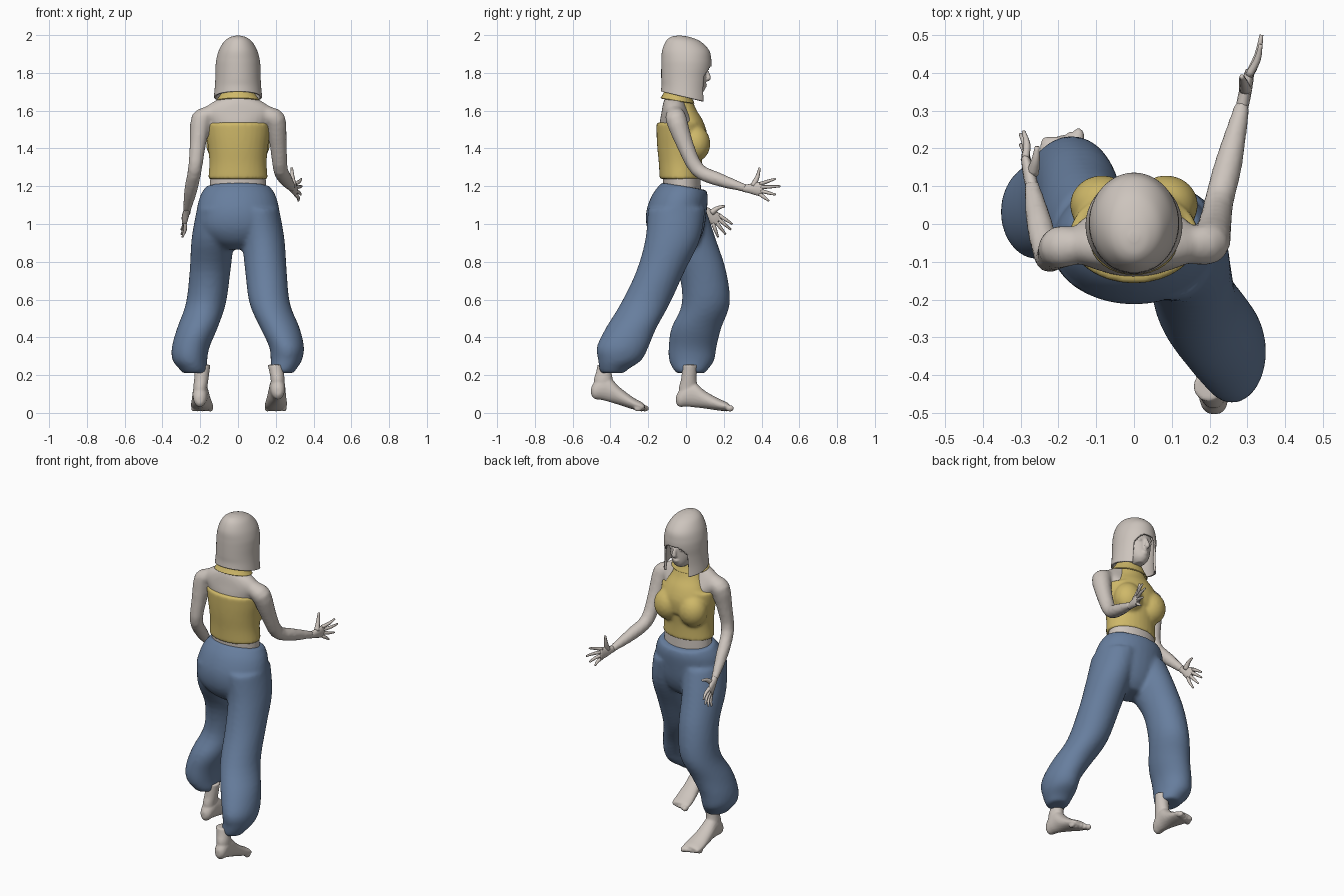
import bpy, bmesh, math
from mathutils import Vector, Matrix

cube = bpy.data.objects.get("Cube")
if cube:
    bpy.data.objects.remove(cube, do_unlink=True)


def material(name, rgb):
    m = bpy.data.materials.new(name)
    m.use_nodes = True
    m.diffuse_color = (*rgb, 1)
    m.node_tree.nodes["Principled BSDF"].inputs["Base Color"].default_value = (*rgb, 1)
    return m


SKIN = material("pale grey", (0.61, 0.555, 0.51))
YELLOW = material("mustard yellow", (0.62, 0.48, 0.14))
BLUE = material("denim blue", (0.136, 0.209, 0.342))


def spline(a, b, c, d, t):
    return 0.5 * (2 * b + (c - a) * t + (2 * a - 5 * b + 4 * c - d) * t * t
                  + (3 * b - a - 3 * c + d) * t ** 3)


def loft(bm, rings, segs=32, steps=4, caps=(True, True)):
    """Skin smoothly through elliptical rings given as (centre, u axis, v axis)."""
    n, full = len(rings), []
    for i in range(n - 1):
        four = [rings[max(0, min(n - 1, i + k))] for k in (-1, 0, 1, 2)]
        for s in range(steps):
            full.append([spline(*[r[j] for r in four], s / steps) for j in range(3)])
    full.append(rings[-1])
    loops = []
    for c, u, v in full:
        loops.append([bm.verts.new(c + u * math.cos(2 * math.pi * k / segs)
                                   + v * math.sin(2 * math.pi * k / segs)) for k in range(segs)])
    for lo, hi in zip(loops, loops[1:]):
        for k in range(segs):
            bm.faces.new((lo[k], lo[k - 1], hi[k - 1], hi[k]))
    if caps[0]:
        bm.faces.new(loops[0])
    if caps[1]:
        bm.faces.new(loops[-1])


def stack(bm, rows, **kw):
    """Level rings: x, y, z, half width, half depth, optional forward tilt."""
    loft(bm, [(Vector(r[:3]), Vector((r[3], 0, 0)),
               Vector((0, r[4], r[5] if len(r) > 5 else 0))) for r in rows], **kw)


def tube(bm, pts, radii, ref=(0, 0, 1), segs=12):
    """Limb along a path; a radius may be a pair (along ref, across it)."""
    pts, rings = [Vector(p) for p in pts], []
    for i, p in enumerate(pts):
        t = (pts[min(i + 1, len(pts) - 1)] - pts[max(i - 1, 0)]).normalized()
        u = Vector(ref) - t * t.dot(Vector(ref))
        u.normalize()
        r = radii[i] if isinstance(radii[i], tuple) else (radii[i], radii[i])
        rings.append((p, u * r[0], t.cross(u) * r[1]))
    loft(bm, rings, segs=segs, steps=3)


def ball(bm, loc, size):
    bmesh.ops.create_uvsphere(bm, u_segments=24, v_segments=14, radius=1,
                              matrix=Matrix.Translation(loc) @ Matrix.Diagonal((*size, 1)))


def finish(bm, name, mat, voxel=0, smooth=4):
    """Make the object; a voxel size fuses overlapping pieces into one skin."""
    bmesh.ops.recalc_face_normals(bm, faces=bm.faces)
    for f in bm.faces:
        f.smooth = True
    me = bpy.data.meshes.new(name)
    bm.to_mesh(me)
    bm.free()
    me.materials.append(mat)
    ob = bpy.data.objects.new(name, me)
    bpy.context.collection.objects.link(ob)
    if voxel:
        r = ob.modifiers.new("fuse", 'REMESH')
        r.mode, r.voxel_size, r.use_smooth_shade = 'VOXEL', voxel, True
        s = ob.modifiers.new("soften", 'SMOOTH')
        s.factor, s.iterations = 0.5, smooth
    return ob


# Baggy trousers: pelvis, rear leg (+x) and forward leg (-x)
bm = bmesh.new()
stack(bm, [(0, -.01, 1.2, .168, .118, -.02), (0, -.03, 1.15, .2, .146, -.01),
           (0, -.05, 1.07, .219, .16), (0, -.055, .98, .215, .152), (0, -.05, .91, .16, .12),
           (0, -.04, .865, .08, .07)])
stack(bm, [(.10, -.05, 1.08, .118, .152), (.132, -.07, .92, .114, .145), (.148, -.135, .75, .11, .128),
           (.168, -.215, .58, .107, .13), (.222, -.29, .45, .104, .134), (.257, -.335, .35, .092, .137),
           (.256, -.35, .28, .083, .115), (.243, -.38, .235, .068, .08), (.238, -.39, .21, .055, .06)])
stack(bm, [(-.10, -.04, 1.08, .118, .145), (-.132, .01, .92, .114, .148), (-.148, .085, .75, .108, .128),
           (-.17, .105, .58, .106, .127), (-.215, .055, .45, .107, .132), (-.25, .035, .35, .1, .127),
           (-.255, .03, .28, .092, .12), (-.238, .025, .235, .075, .095), (-.23, .025, .21, .062, .075)])
finish(bm, "trousers", BLUE, .012, 5)

# Torso, neck and arms as one skin
bm = bmesh.new()
stack(bm, [(0, -.02, 1.12, .15, .10), (0, -.022, 1.24, .148, .10), (0, -.03, 1.4, .138, .105),
           (0, -.04, 1.52, .16, .10), (0, -.055, 1.59, .19, .075), (0, -.06, 1.635, .15, .062),
           (0, -.055, 1.665, .095, .057), (0, -.045, 1.69, .056, .053), (0, -.025, 1.78, .052, .055)])
ARMS = [([(.14, -.06, 1.585), (.195, -.052, 1.555), (.213, -.005, 1.42), (.225, .06, 1.29),
          (.25, .16, 1.24), (.288, .32, 1.188)], [.046, .056, .045, .039, .037, .02]),
        ([(-.14, -.06, 1.585), (-.193, -.06, 1.555), (-.213, -.08, 1.42), (-.228, -.085, 1.29),
          (-.25, 0, 1.18), (-.271, .105, 1.07)], [.046, .056, .043, .037, .035, .02])]
for path, radii in ARMS:
    tube(bm, path, radii, ref=(1, 0, 0), segs=16)
finish(bm, "torso_and_arms", SKIN, .011, 3)


# Hands with spread fingers
def hand(name, wrist, knuckle, tips, thumb):
    bm = bmesh.new()
    w, k = Vector(wrist), Vector(knuckle)
    d = (k - w).normalized()
    up = (Vector((0, 0, 1)) - d * d.z).normalized()
    tube(bm, [w - d * .02, w + d * .015, k - d * .02, k + d * .008],
         [(.018, .016), (.024, .017), (.036, .015), (.034, .011)])
    for i, tip in enumerate(tips):
        base, tip = k + up * (.027 - .018 * i) - d * .008, Vector(tip)
        mid = (base + tip) / 2 + Vector((.007, 0, 0))
        tube(bm, [base, mid, tip], [.0105, .009, .005], ref=(1, 0, 0), segs=8)
    tube(bm, thumb, [.017, .011, .006], ref=(1, 0, 0), segs=8)
    finish(bm, name, SKIN)


hand("left_hand", (.288, .32, 1.188), (.305, .4, 1.185),
     [(.335, .475, 1.24), (.337, .5, 1.2), (.332, .475, 1.155), (.32, .44, 1.122)],
     [(.295, .355, 1.2), (.288, .378, 1.25), (.285, .39, 1.298)])
hand("right_hand", (-.271, .105, 1.07), (-.285, .165, 1.02),
     [(-.292, .245, 1.0), (-.3, .238, .97), (-.3, .21, .945), (-.295, .17, .93)],
     [(-.268, .135, 1.06), (-.26, .17, 1.085), (-.256, .205, 1.095)])


# Bare feet: ankle, arched foot and five toes; lift raises the heel
def foot(name, x, y, lift, side):
    bm = bmesh.new()

    def raise_at(v):
        return lift * max(0, (.2 - v) / .25)

    rows = [(-.052, .07, .015, .02), (-.035, .076, .032, .044), (.0, .095, .04, .062),
            (.04, .098, .043, .068), (.1, .07, .05, .047), (.17, .045, .058, .032),
            (.215, .034, .058, .023), (.23, .03, .05, .015)]
    loft(bm, [(Vector((x + side * .05 * v, y + v, z + raise_at(v))), Vector((a, 0, 0)),
               Vector((0, 0, b))) for v, z, a, b in rows], segs=20)
    stack(bm, [(x, y + .012, .07 + lift, .037, .047), (x, y + .012, .13 + lift, .037, .05),
               (x - side * -.006, y + .015, .18 + lift * .8, .038, .041),
               (x - side * -.014, y + .022, .255, .04, .04)], segs=20)
    for i in range(5):
        ball(bm, (x + side * .01 + side * (.043 - .022 * i), y + .232 - .009 * i, .024),
             (.016 if i == 0 else .012, .022, .017))
    finish(bm, name, SKIN, .006, 2)


foot("left_foot", .21, -.45, .045, -1)
foot("right_foot", -.2, 0, 0, 1)

# Halter top: body band, soft bust and tapered front panel
bm = bmesh.new()
stack(bm, [(0, -.028, 1.238, .158, .112), (0, -.03, 1.32, .152, .114), (0, -.03, 1.4, .158, .122),
           (0, -.03, 1.47, .168, .126), (0, -.035, 1.538, .172, .122)])
for s in (-1, 1):
    ball(bm, (s * .085, .05, 1.425), (.085, .079, .095))
stack(bm, [(0, .02, 1.40, .15, .085), (0, .016, 1.48, .15, .095), (0, 0, 1.55, .125, .088),
           (0, -.018, 1.61, .095, .07), (0, -.035, 1.68, .07, .062)])
finish(bm, "halter_top", YELLOW, .009, 8)

# Flared collar around the neck
bm = bmesh.new()
stack(bm, [(0, -.045, 1.653, .116, .09, -.014), (0, -.045, 1.675, .1, .079, -.01),
           (0, -.043, 1.715, .072, .064, -.004)], caps=(False, False))
finish(bm, "collar", YELLOW).modifiers.new("cloth", 'SOLIDIFY').thickness = .006

# Head with nose, brow, eyelids, lips and chin
bm = bmesh.new()
ball(bm, (0, -.005, 1.85), (.095, .11, .12))
stack(bm, [(0, .04, 1.685, .026, .035), (0, .033, 1.71, .05, .066), (0, .02, 1.76, .073, .085),
           (0, .01, 1.84, .085, .097)])
tube(bm, [(0, .1, 1.825), (0, .116, 1.79), (0, .118, 1.772), (0, .095, 1.762)],
     [.009, .012, .015, .01], ref=(1, 0, 0))
for s in (-1, 1):
    ball(bm, (s * .034, .092, 1.808), (.018, .012, .009))
    ball(bm, (s * .036, .09, 1.832), (.024, .014, .006))
ball(bm, (0, .1, 1.738), (.022, .012, .006))
ball(bm, (0, .097, 1.727), (.019, .012, .006))
finish(bm, "head", SKIN, .006, 2)

# Bobbed hair: arched opening under the fringe, strands tapering to points beside the face
bm = bmesh.new()
stack(bm, [(0, -.035, 1.997, .012, .012), (0, -.03, 1.989, .042, .052), (0, -.015, 1.966, .074, .092),
           (0, -.002, 1.92, .101, .124), (0, .002, 1.87, .115, .132), (0, .002, 1.825, .119, .133),
           (0, -.002, 1.77, .12, .129), (0, -.004, 1.72, .123, .126, -.014),
           (0, -.004, 1.672, .128, .129, -.03)], segs=96, steps=6, caps=(True, False))
face = []
for f in bm.faces:
    c = f.calc_center_median()
    if c.y > 0 and abs(c.x) < .082 and c.z < 1.832 - .06 * (c.x / .082) ** 4:
        face.append(f)
bmesh.ops.delete(bm, geom=face, context='FACES')
hair = finish(bm, "bobbed_hair", SKIN)
hair.modifiers.new("strands", 'SOLIDIFY').thickness = .012
